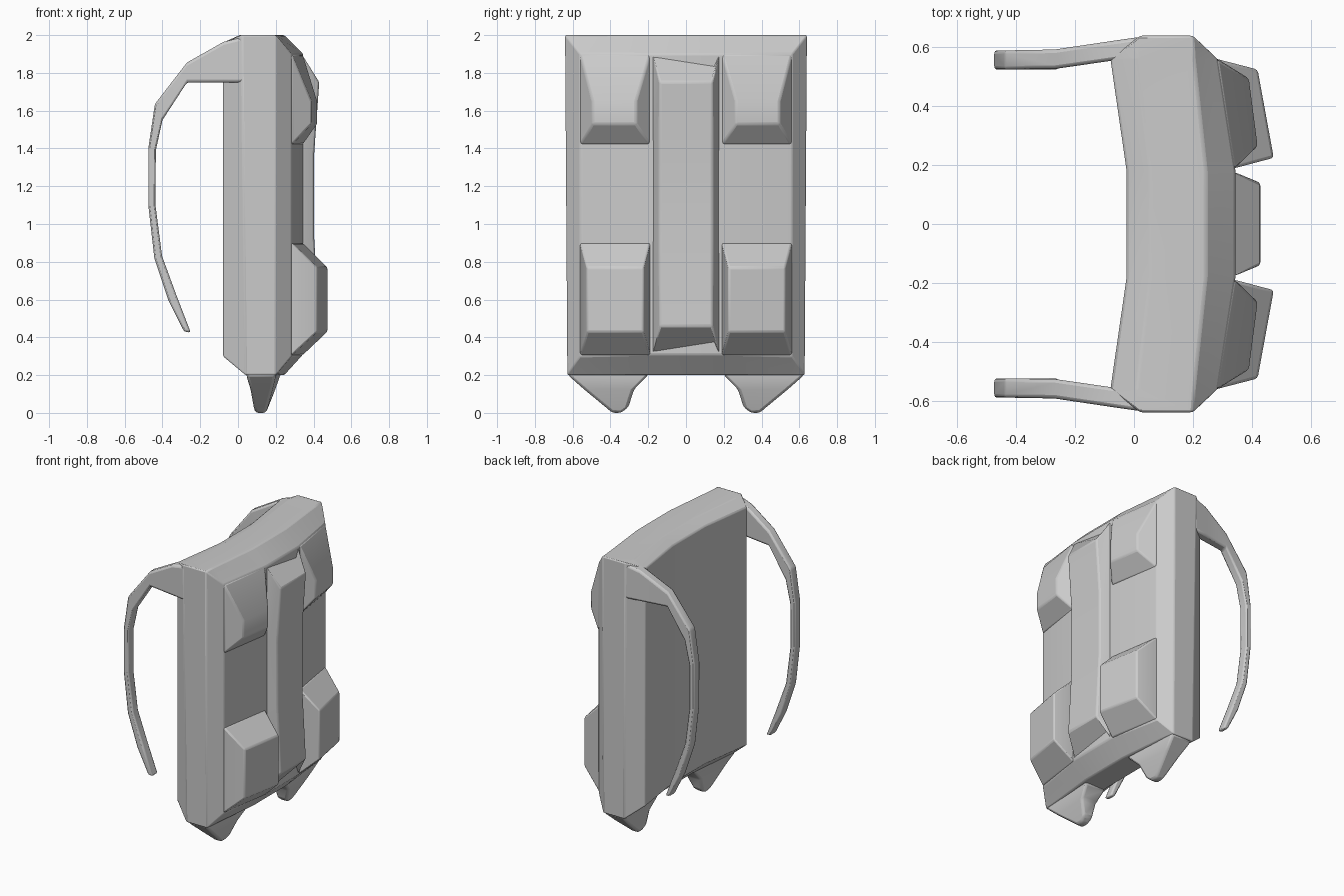
import bpy, bmesh, math

if "Cube" in bpy.data.objects:
    bpy.data.objects.remove(bpy.data.objects["Cube"])


def loft(name, rings, bevel=0.01, mirror=False):
    """Skin a list of equal-length point rings, cap the ends, soften the edges."""
    bm = bmesh.new()
    vs = [[bm.verts.new(p) for p in r] for r in rings]
    n = len(rings[0])
    for a, b in zip(vs, vs[1:]):
        for i in range(n):
            j = (i + 1) % n
            bm.faces.new((a[i], a[j], b[j], b[i]))
    bm.faces.new(vs[0])
    bm.faces.new(vs[-1])
    bmesh.ops.remove_doubles(bm, verts=bm.verts, dist=0.0005)
    bmesh.ops.recalc_face_normals(bm, faces=bm.faces)
    me = bpy.data.meshes.new(name)
    bm.to_mesh(me)
    bm.free()
    ob = bpy.data.objects.new(name, me)
    bpy.context.collection.objects.link(ob)
    if mirror:
        m = ob.modifiers.new("Mirror", 'MIRROR')
        m.use_axis = (False, True, False)
        m.use_clip = False
        m.use_mirror_merge = False
    b = ob.modifiers.new("Bevel", 'BEVEL')
    b.width = bevel
    b.segments = 2
    b.limit_method = 'ANGLE'
    b.angle_limit = math.radians(25)
    bpy.ops.object.select_all(action='DESELECT')
    ob.select_set(True)
    bpy.context.view_layer.objects.active = ob
    bpy.ops.object.shade_smooth_by_angle(angle=math.radians(30))
    return ob


# Body: side profiles (x, z) swept across the width, bowed in plan
centre = [(-.025, .30), (-.025, 1.96), (.055, 2), (.245, 2),
          (.345, 1.9), (.345, .31), (.245, .2), (.08, .2)]
outer = [(-.08, .30), (-.08, 1.96), (.01, 2), (.205, 2),
         (.285, 1.9), (.285, .30), (.205, .2), (.045, .2)]
end = [(.04, .2), (.02, 2), (.02, 2), (.2, 2),
       (.2, 2), (.2, .2), (.2, .2), (.04, .2)]


def end_ring(s):
    return [(x, s * (.64 if z > 1 else .628), z) for x, z in end]


body = [end_ring(-1)]
for y, prof in ((-.56, outer), (-.18, centre), (.18, centre), (.56, outer)):
    body.append([(x, y, z) for x, z in prof])
body.append(end_ring(1))
loft("body", body, 0.008)

# Centre ridge: base x, base z, crest x, crest z from bottom to top
ridge = []
for xb, zb, xt, zt in ((.345, .31, .43, .46), (.345, .93, .403, .93),
                       (.345, 1.37, .403, 1.37), (.345, 1.9, .43, 1.75)):
    ridge.append([(xb - .08, -.175, zb), (xb, -.175, zb), (xt, -.14, zt),
                  (xt, .14, zt), (xb, .175, zb), (xb - .08, .175, zb)])
loft("centre_ridge", ridge)


# Pockets: tapered blocks whose faces follow the bowed front
def pocket(name, base_z, face_z, face_y, face_x):
    def ring(ys, zs, xs, dx=0):
        (y0, y1), (z0, z1), (x0, x1) = ys, zs, xs
        return [(x0 + dx, y0, z0), (x1 + dx, y1, z0),
                (x1 + dx, y1, z1), (x0 + dx, y0, z1)]
    by, bx = (.19, .56), (.343, .285)
    loft(name, [ring(by, base_z, bx, -.07), ring(by, base_z, bx),
                ring(face_y, face_z, face_x)], mirror=True)


pocket("upper_pockets", (1.42, 1.9), (1.53, 1.65), (.265, .495), (.42, .39))
pocket("lower_pockets", (.305, .9), (.43, .77), (.225, .525), (.475, .42))

# Feet: tapering stubs under the body
feet = []
for z, y0, y1, x0, x1 in ((.24, .20, .61, .05, .195), (.2, .20, .625, .042, .20),
                          (.125, .275, .54, .065, .183), (.03, .305, .425, .083, .157),
                          (0, .345, .39, .093, .147)):
    d = .025 * (z / .2)
    feet.append([(x0 + d, y0, z), (x1 + d, y0, z), (x1, y1, z), (x0, y1, z)])
loft("feet", feet, 0.015, mirror=True)

# Shoulder straps: outer x,z / inner x,z / y range along the path
path = [(.03, 1.99, .03, 1.75, .57, .637), (-.075, 1.965, -.075, 1.75, .555, .622),
        (-.27, 1.855, -.27, 1.75, .527, .593), (-.44, 1.635, -.40, 1.55, .525, .59),
        (-.475, 1.40, -.435, 1.39, .525, .59), (-.475, 1.10, -.437, 1.10, .525, .59),
        (-.443, .82, -.402, .83, .525, .59), (-.37, .60, -.325, .62, .525, .59),
        (-.285, .43, -.25, .425, .525, .59)]
loft("shoulder_straps", [[(xo, y0, zo), (xo, y1, zo), (xi, y1, zi), (xi, y0, zi)]
                         for xo, zo, xi, zi, y0, y1 in path], 0.012, mirror=True)
